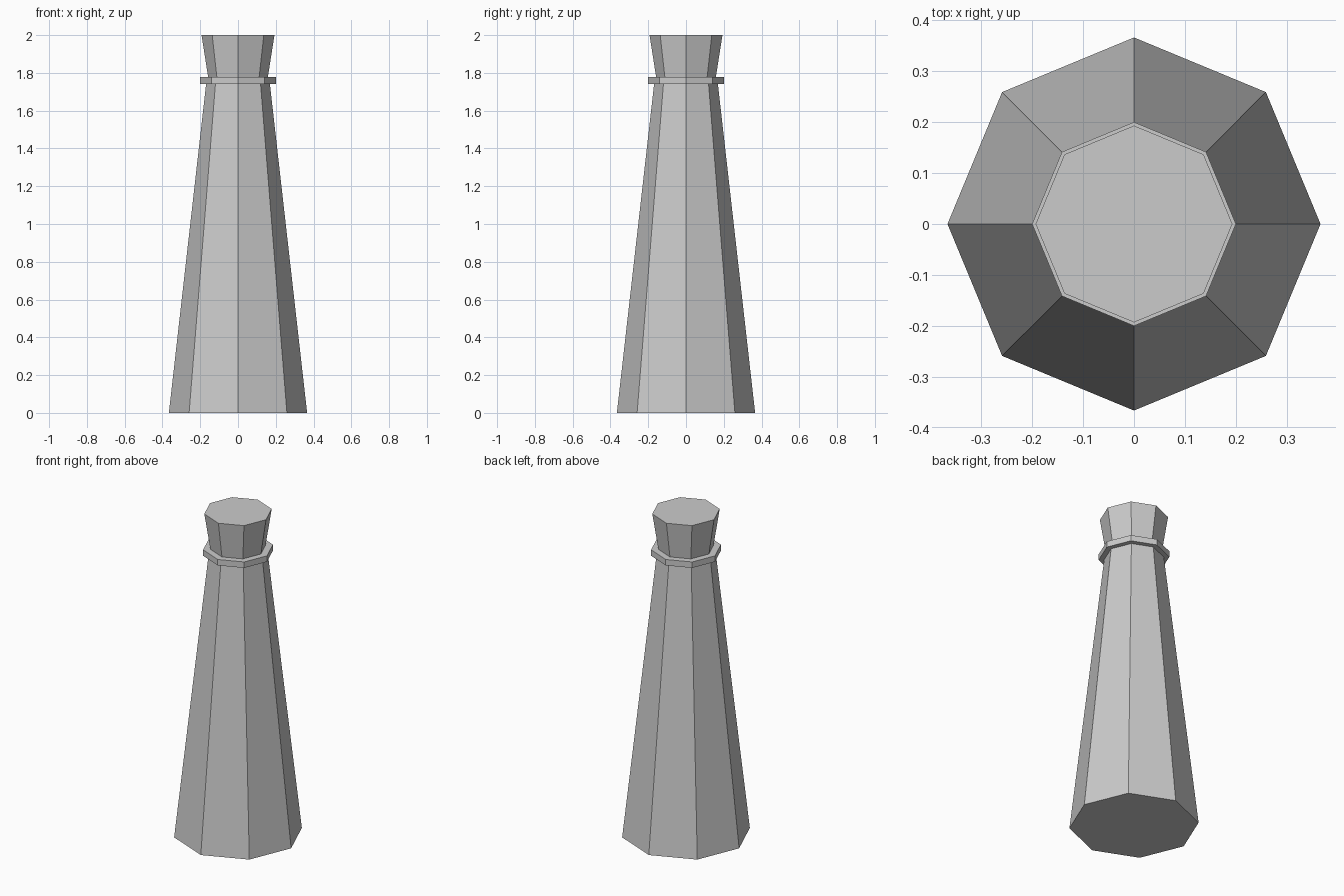
import bpy, bmesh
from math import cos, sin, tau

if "Cube" in bpy.data.objects:
    bpy.data.objects.remove(bpy.data.objects["Cube"])

SIDES = 8


def octagon_part(name, profile, cap_bottom=False, cap_top=False):
    """Skin a bottom-to-top (radius, z) profile with eight flat sides."""
    bm = bmesh.new()
    rings = [[bm.verts.new((r * cos(tau * i / SIDES), r * sin(tau * i / SIDES), z))
              for i in range(SIDES)] for r, z in profile]
    for low, high in zip(rings, rings[1:]):
        for i in range(SIDES):
            j = (i + 1) % SIDES
            bm.faces.new((low[i], low[j], high[j], high[i]))
    if cap_bottom:
        bm.faces.new(rings[0][::-1])
    if cap_top:
        bm.faces.new(rings[-1])
    mesh = bpy.data.meshes.new(name)
    bm.to_mesh(mesh)
    bm.free()
    obj = bpy.data.objects.new(name, mesh)
    bpy.context.collection.objects.link(obj)
    return obj


# Tapered shaft
octagon_part("shaft", [(0.366, 0), (0.169, 1.74)], cap_bottom=True)

# Thin collar with its ledges above and below
octagon_part("collar", [(0.169, 1.74), (0.2, 1.74), (0.2, 1.777), (0.158, 1.777)])

# Flared head
octagon_part("head", [(0.158, 1.777), (0.193, 2.0)], cap_top=True)
